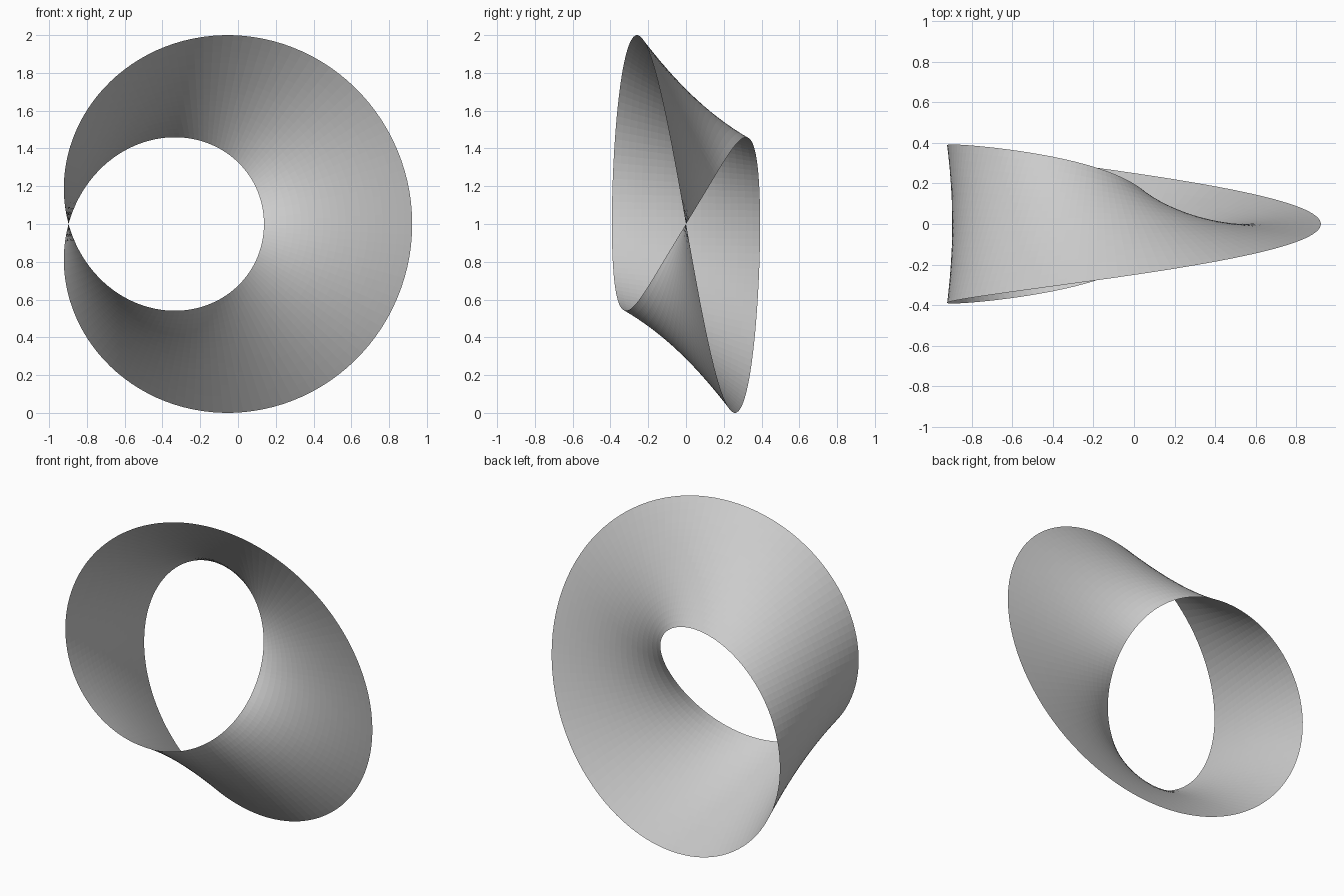
import bpy
import bmesh
from math import sin, cos, pi

if "Cube" in bpy.data.objects:
    bpy.data.objects.remove(bpy.data.objects["Cube"])

R, W = 0.7135, 0.3924          # centre-line radius, half width of the band
CX, CZ = -0.1836, 1.0          # ring centre
AROUND, ACROSS = 120, 20


def band_point(t, v):
    """Point on the half-twist band at angle t, offset v from the centre line."""
    r = R + v * cos(t / 2)
    return (CX + r * cos(t), -v * sin(t / 2), CZ + r * sin(t))


bm = bmesh.new()

# Cross-section rows swept once around the ring
rows = []
for i in range(AROUND):
    t = -pi + 2 * pi * i / AROUND
    rows.append([bm.verts.new(band_point(t, W * (2 * j / ACROSS - 1)))
                 for j in range(ACROSS + 1)])

# The half twist makes the last row meet the first one reversed
rows.append(rows[0][::-1])

for a, b in zip(rows, rows[1:]):
    for j in range(ACROSS):
        bm.faces.new((a[j], b[j], b[j + 1], a[j + 1]))

mesh = bpy.data.meshes.new("twisted_band")
bm.to_mesh(mesh)
bm.free()
band = bpy.data.objects.new("twisted_band", mesh)
bpy.context.collection.objects.link(band)
